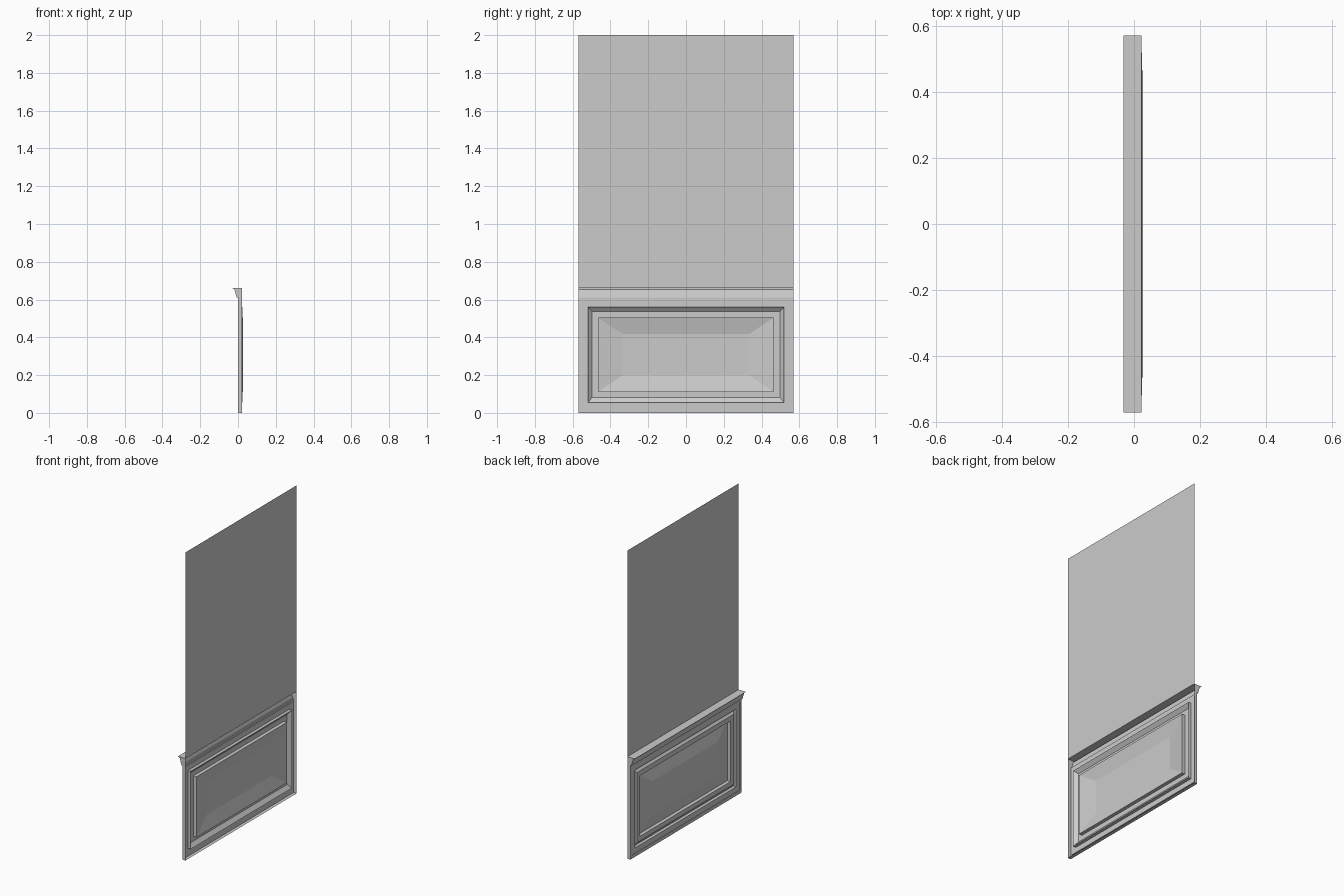
import bpy

if "Cube" in bpy.data.objects:
    bpy.data.objects.remove(bpy.data.objects["Cube"])

W = 0.57       # half width of the panel along y
BACK = 0.022   # plane of the wall sheet


def make_object(name, verts, faces):
    mesh = bpy.data.meshes.new(name)
    mesh.from_pydata(verts, [], faces)
    mesh.update()
    obj = bpy.data.objects.new(name, mesh)
    bpy.context.collection.objects.link(obj)
    return obj


# upper wall: a single open sheet
make_object("wall_sheet",
            [(BACK, W, 0.662), (BACK, -W, 0.662), (BACK, -W, 2.0), (BACK, W, 2.0)],
            [(0, 1, 2, 3)])

# wainscot panel: nested rectangles (x, half width, bottom, top), open at the back
rings = [
    (BACK, W, 0.0, 0.61),          # outer returns
    (0.0, W, 0.0, 0.61),           # outer border
    (0.0, 0.556, 0.021, 0.596),
    (0.004, 0.556, 0.021, 0.596),  # frame
    (0.004, 0.519, 0.055, 0.56),
    (0.024, 0.519, 0.055, 0.56),   # groove and bevel
    (0.004, 0.497, 0.081, 0.536),
    (0.004, 0.464, 0.111, 0.504),  # inner ledge
    (0.027, 0.464, 0.111, 0.504),
    (0.007, 0.335, 0.2, 0.417),    # raised field
]
verts, faces = [], []
for x, w, z0, z1 in rings:
    verts += [(x, w, z0), (x, -w, z0), (x, -w, z1), (x, w, z1)]
for r in range(len(rings) - 1):
    for i in range(4):
        if r == 0 and i == 2:      # no return behind the cornice
            continue
        a, b = r * 4 + i, r * 4 + (i + 1) % 4
        faces.append((a, b, b + 4, a + 4))
last = len(verts) - 4
faces.append((last, last + 1, last + 2, last + 3))
make_object("wainscot_panel", verts, faces)

# cornice rail: profile (x, z) swept along y, closed at the ends, open at the back
profile = [(0.0, 0.61), (-0.007, 0.61), (-0.019, 0.654),
           (-0.032, 0.662), (BACK, 0.662)]
n = len(profile)
verts = [(x, y, z) for y in (W, -W) for x, z in profile]
faces = [(i, i + n, i + n + 1, i + 1) for i in range(n - 1)]
for y in (W, -W):
    k = len(verts)
    verts.append((BACK, y, 0.61))
    start = 0 if y > 0 else n
    cap = [k] + list(range(start, start + n))
    faces.append(tuple(cap if y > 0 else reversed(cap)))
make_object("cornice_rail", verts, faces)
